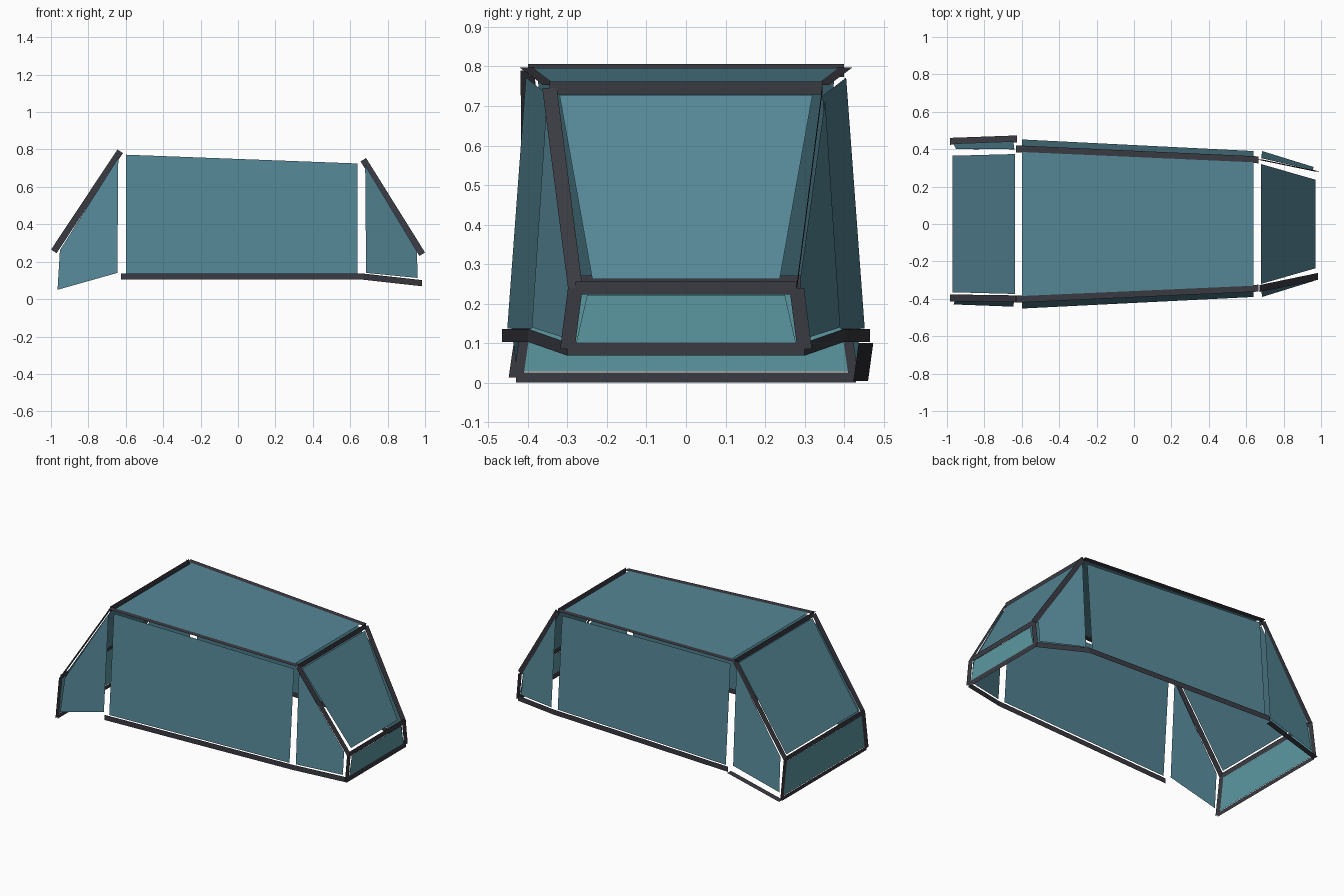
import bpy
from mathutils import Vector

if "Cube" in bpy.data.objects:
    bpy.data.objects.remove(bpy.data.objects["Cube"])


def material(name, rgb):
    m = bpy.data.materials.new(name)
    m.diffuse_color = (*rgb, 1)
    m.use_nodes = True
    m.node_tree.nodes["Principled BSDF"].inputs["Base Color"].default_value = m.diffuse_color
    return m


TEAL = material("teal panel", (0.09, 0.24, 0.305))
LIGHT = material("light teal panel", (0.105, 0.31, 0.355))
DARK = material("dark frame", (0.042, 0.043, 0.055))


def sheet(name, points, mat):
    """Single flat sheet through the given corner points."""
    mesh = bpy.data.meshes.new(name)
    mesh.from_pydata([tuple(p) for p in points], [], [range(len(points))])
    mesh.materials.append(mat)
    obj = bpy.data.objects.new(name, mesh)
    bpy.context.collection.objects.link(obj)


def flip(p):
    return Vector((p[0], -p[1], p[2]))


def strip(name, p, q, half):
    """Ribbon from p to q, widened by +-half."""
    p, q, h = Vector(p), Vector(q), Vector(half)
    sheet(name, [p - h, q - h, q + h, p + h], DARK)


def cross_panel(name, a, b, mat=TEAL):
    """Panel symmetric across y, from corner a to corner b."""
    sheet(name, [a, b, flip(b), flip(a)], mat)


# Frame corners on the back side (+y)
rear_foot = (-0.985, 0.43, 0.013)
rear_sill = (-0.985, 0.395, 0.255)
rear_top = (-0.63, 0.40, 0.79)
rear_low = (-0.625, 0.465, 0.12)
nose_top = (0.67, 0.345, 0.745)
nose_low = (0.67, 0.40, 0.12)
nose_sill = (0.985, 0.28, 0.24)
nose_foot = (0.985, 0.30, 0.085)

UP = (0, 0, 0.0165)
WIDE = (0, 0.0185, 0)

# Cross bars
for name, p in (("rear_foot_bar", rear_foot), ("rear_sill_bar", rear_sill),
                ("rear_roof_bar", rear_top), ("nose_roof_bar", nose_top),
                ("nose_sill_bar", nose_sill), ("nose_foot_bar", nose_foot)):
    strip(name, flip(p), p, (0, 0, 0.0125) if p is rear_foot else UP)

# Paired rails and end posts
for side, f in (("back", Vector), ("front", flip)):
    strip(side + "_bottom_rail", f(rear_low), f(nose_low), UP)
    strip(side + "_nose_bottom_rail", f(nose_low), f(nose_foot), UP)
    strip(side + "_roof_rail", f((-0.63, 0.402, 0.797)), f((0.665, 0.343, 0.753)), WIDE)
    strip(side + "_rear_post", f(rear_foot), f(rear_sill), WIDE)
    strip(side + "_nose_post", f(nose_foot), f(nose_sill), WIDE)

# Sloping window rails: upright ribbons at the back, lying ribbons at the front
strip("back_rear_slope_rail", rear_sill, rear_top, (-0.0145, 0, 0.0098))
strip("back_nose_slope_rail", nose_top, nose_sill, (0.0148, 0, 0.0093))
strip("front_rear_slope_rail", flip(rear_sill), flip(rear_top), WIDE)
strip("front_nose_slope_rail", flip(nose_top), flip(nose_sill), WIDE)
strip("back_rear_bottom_rail", (-0.985, 0.442, 0.005), (-0.625, 0.455, 0.10), WIDE)

# Roof and end panels
cross_panel("roof_panel", (-0.60, 0.385, 0.796), (0.64, 0.33, 0.754))
cross_panel("rear_window", (-0.97, 0.365, 0.27), (-0.637, 0.374, 0.775))
cross_panel("nose_window", (0.68, 0.32, 0.728), (0.97, 0.237, 0.262))
cross_panel("rear_end_panel", (-0.985, 0.415, 0.028), (-0.985, 0.38, 0.238), LIGHT)
cross_panel("nose_end_panel", (0.985, 0.278, 0.10), (0.985, 0.25, 0.222), LIGHT)

# Side panels
for side, f in (("back", Vector), ("front", flip)):
    for name, pts in (
        ("side_panel", [(-0.60, 0.452, 0.137), (0.64, 0.39, 0.137),
                        (0.64, 0.345, 0.725), (-0.60, 0.405, 0.772)]),
        ("rear_quarter_panel", [(-0.645, 0.442, 0.14), (-0.64, 0.402, 0.755),
                                (-0.952, 0.40, 0.262), (-0.965, 0.43, 0.05)]),
        ("nose_quarter_panel", [(0.685, 0.39, 0.14), (0.96, 0.305, 0.113),
                                (0.957, 0.288, 0.255), (0.68, 0.352, 0.715)])):
        sheet(side + "_" + name, [f(p) for p in pts], TEAL)
